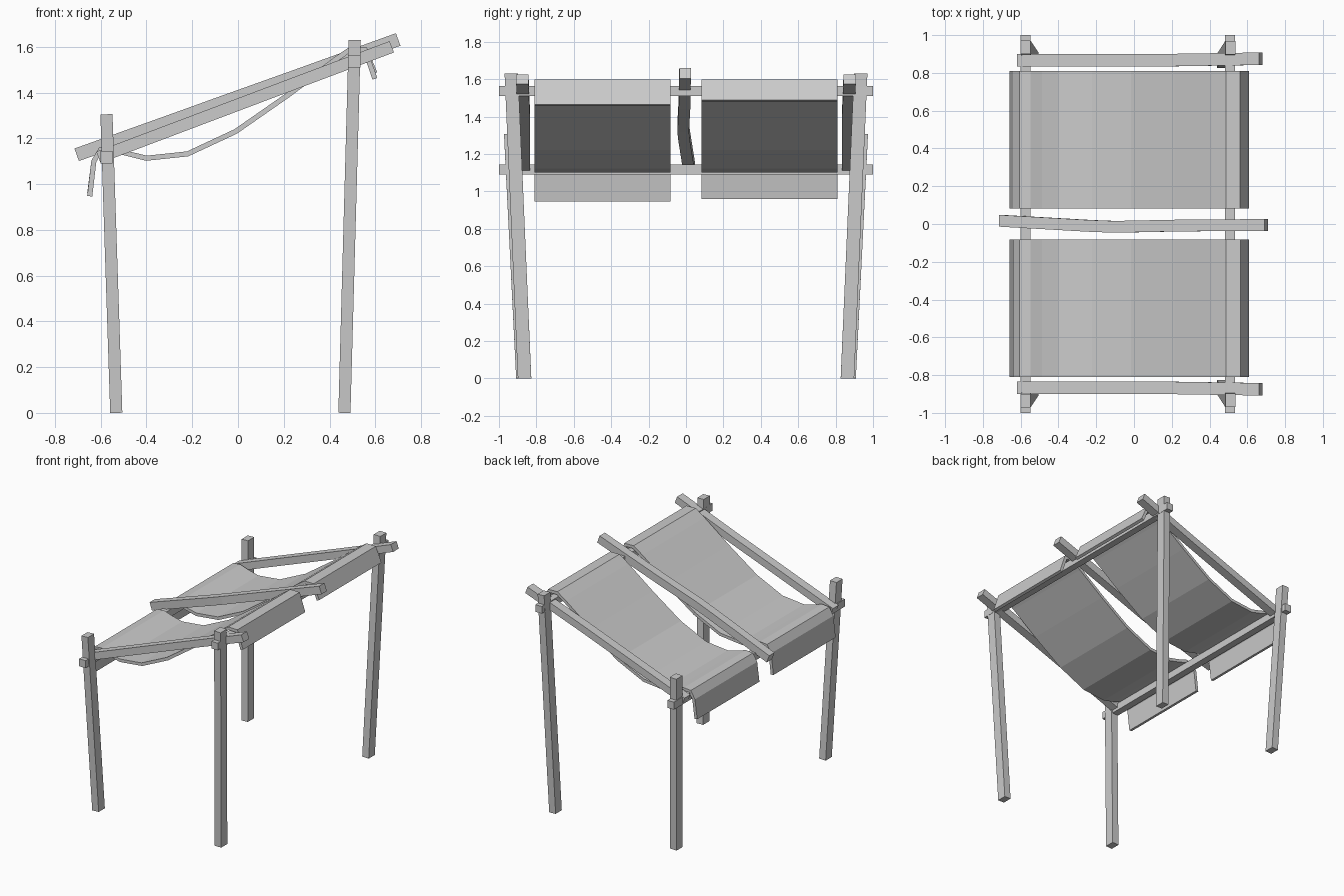
import bpy, bmesh
from mathutils import Vector

cube = bpy.data.objects.get("Cube")
if cube:
    bpy.data.objects.remove(cube, do_unlink=True)

grey = bpy.data.materials.new("plain grey")
grey.use_nodes = True
COLOUR = (0.6, 0.6, 0.6, 1)
grey.diffuse_color = COLOUR
grey.node_tree.nodes["Principled BSDF"].inputs["Base Color"].default_value = COLOUR


def finish(name, bm):
    bmesh.ops.recalc_face_normals(bm, faces=bm.faces)
    mesh = bpy.data.meshes.new(name)
    bm.to_mesh(mesh)
    bm.free()
    mesh.materials.append(grey)
    obj = bpy.data.objects.new(name, mesh)
    bpy.context.collection.objects.link(obj)
    return obj


def sweep(name, path, width, thick):
    """Sweep a rectangle, width along y, along a path with mitred corners."""
    pts = [Vector(p) for p in path]
    across = Vector((0, width / 2, 0))
    bm = bmesh.new()
    rings = []
    for i, p in enumerate(pts):
        before = (p - pts[i - 1]).normalized() if i else None
        after = (pts[i + 1] - p).normalized() if i < len(pts) - 1 else None
        before, after = before or after, after or before
        tangent = (before + after).normalized()
        normal = tangent.cross(Vector((0, 1, 0))).normalized()
        normal *= thick / 2 / max(tangent.dot(after), 0.5)
        rings.append([bm.verts.new(p + c) for c in
                      (across + normal, across - normal, -across - normal, -across + normal)])
    for a, b in zip(rings, rings[1:]):
        for k in range(4):
            bm.faces.new((a[k], a[k - 1], b[k - 1], b[k]))
    bm.faces.new(rings[0])
    bm.faces.new(rings[-1])
    return finish(name, bm)


def box(name, centre, size):
    bm = bmesh.new()
    bmesh.ops.create_cube(bm, size=1)
    bmesh.ops.scale(bm, vec=size, verts=bm.verts)
    bmesh.ops.translate(bm, vec=centre, verts=bm.verts)
    return finish(name, bm)


# Leaning posts and side rafters, mirrored front to back
for side, s in (("front", -1), ("back", 1)):
    sweep(side + "_low_post", [(-0.532, s * 0.872, 0), (-0.575, s * 0.937, 1.305)], 0.072, 0.053)
    sweep(side + "_high_post", [(0.465, s * 0.863, 0), (0.51, s * 0.934, 1.63)], 0.072, 0.053)
    sweep(side + "_rafter", [(-0.61, s * 0.868, 1.117), (0.22, s * 0.868, 1.43),
                             (0.672, s * 0.875, 1.6)], 0.066, 0.053)

# Cross beams
box("low_beam", (-0.575, 0, 1.117), (0.053, 2, 0.055))
box("high_beam", (0.508, 0, 1.537), (0.053, 2, 0.053))

# Bent middle pole
sweep("middle_pole", [(-0.705, 0.017, 1.128), (-0.23, -0.01, 1.298), (-0.1, -0.015, 1.345),
                      (0.25, -0.008, 1.47), (0.70, -0.005, 1.632)], 0.062, 0.058)

# Sagging cloths draped over both beams
SAG = [(-0.63, 1.1), (-0.6, 1.15), (-0.55, 1.155), (-0.49, 1.135), (-0.4, 1.113),
       (-0.22, 1.132), (-0.01, 1.23), (0.22, 1.39), (0.42, 1.54), (0.49, 1.588), (0.555, 1.587)]
for side, y, low, high in (("front", -0.446, 0.947, 1.46), ("back", 0.446, 0.96, 1.485)):
    profile = [(-0.648, low)] + SAG + [(0.598, high)]
    sweep(side + "_cloth", [(x, y, z) for x, z in profile], 0.728, 0.022)
